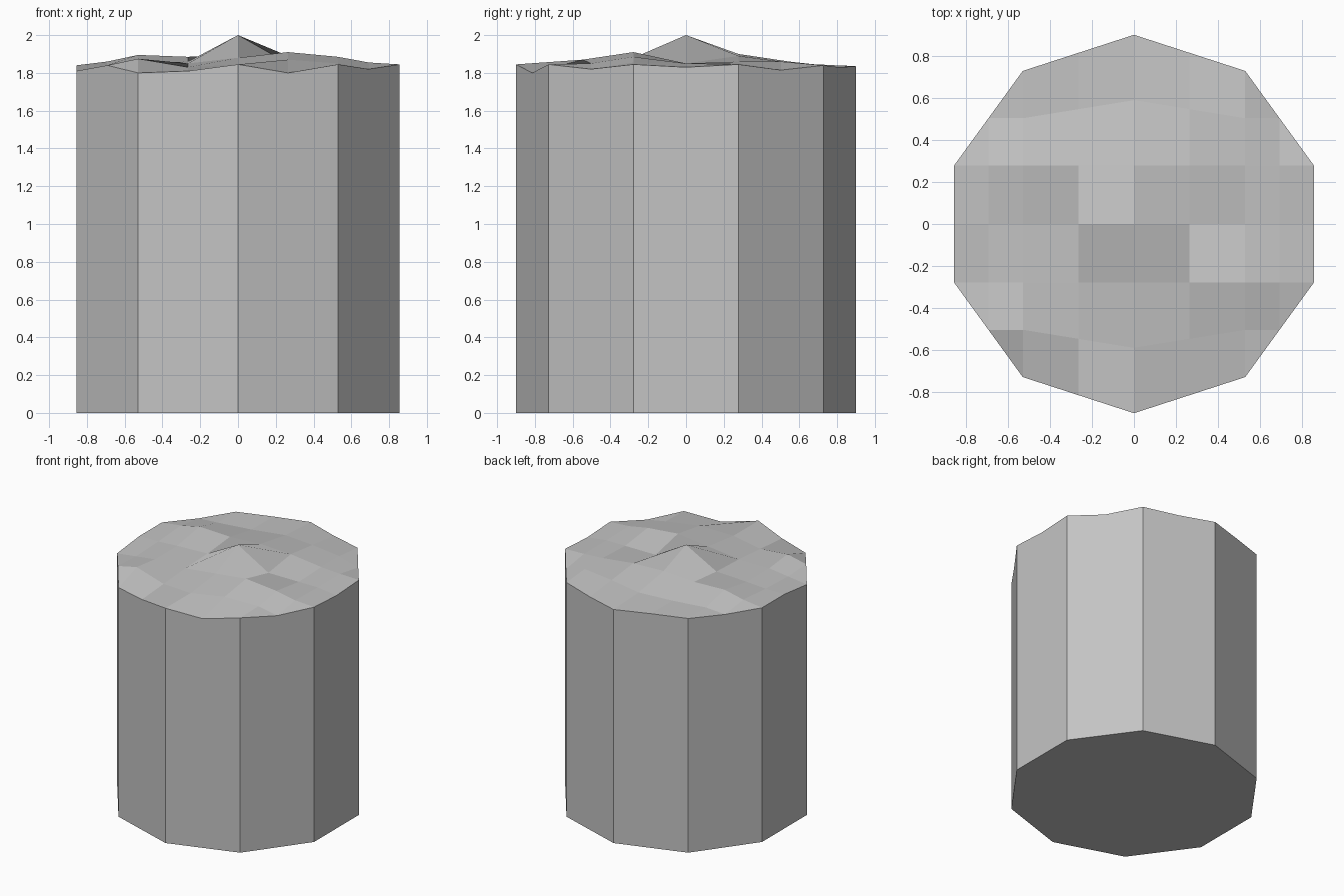
import bpy
import bmesh
import math

default_cube = bpy.data.objects.get("Cube")
if default_cube:
    bpy.data.objects.remove(default_cube, do_unlink=True)

# Decagon corner positions, with one corner on the y axis
RADIUS = 0.9
outer_x, inner_x = (RADIUS * math.cos(math.radians(a)) for a in (18, 54))
outer_y, inner_y = (RADIUS * math.sin(math.radians(a)) for a in (18, 54))
half_columns = [0, inner_x / 2, inner_x, (inner_x + outer_x) / 2, outer_x]
columns = [-x for x in half_columns[:0:-1]] + half_columns

# Bumps of the broken top in hundredths, back row first, left to right
BASE_HEIGHT = 1.8
_ = None
bumps = [
    [_, _, 4, 4, 3.5, 3, 4, _, _],
    [_, 3, 4, 4, 5, 6, 6, 1.5, _],
    [4, 6, 9.5, 8.5, 10, 9, 6, 5, 4.5],
    [4, 4, 5, 6, 20, 5, 5, 5, 3],
    [1, 3, 5, 5, 8, 11, 8.5, 5.5, 4.5],
    [_, 4, 7.5, 3, 4.5, 7, 5, 2, _],
    [_, _, 0, 1, 4.5, 0, 4.5, _, _],
]


def row_y(row, x):
    """Rows bend from straight in the middle to the pointed decagon edge."""
    step = 3 - row
    side = 1 if step > 0 else -1
    slope = (RADIUS - inner_y) / inner_x
    rim = RADIUS - slope * min(abs(x), inner_x)
    return side * [0, outer_y, (outer_y + rim) / 2, rim][abs(step)]


# Rough top surface: a grid whose cut corners become triangles
bm = bmesh.new()
grid = [
    [_ if bump is None else bm.verts.new((x, row_y(r, x), BASE_HEIGHT + bump / 100))
     for x, bump in zip(columns, line)]
    for r, line in enumerate(bumps)
]
for upper, lower in zip(grid, grid[1:]):
    for c in range(len(columns) - 1):
        cell = [lower[c], lower[c + 1], upper[c + 1], upper[c]]
        cell = [v for v in cell if v]
        if len(cell) > 2:
            bm.faces.new(cell)

# Straight walls dropped from the rim, closed by a flat base
rim_edges = [e for e in bm.edges if e.is_boundary]
result = bmesh.ops.extrude_edge_only(bm, edges=rim_edges)
for element in result["geom"]:
    if isinstance(element, bmesh.types.BMVert):
        element.co.z = 0
base_edges = [e for e in bm.edges if e.is_boundary]
bmesh.ops.contextual_create(bm, geom=base_edges)
bmesh.ops.recalc_face_normals(bm, faces=bm.faces)

mesh = bpy.data.meshes.new("stone_column")
bm.to_mesh(mesh)
bm.free()
column = bpy.data.objects.new("stone_column", mesh)
bpy.context.scene.collection.objects.link(column)

# Plain grey stone
stone = bpy.data.materials.new("grey stone")
stone.use_nodes = True
grey = (0.55, 0.55, 0.55, 1)
stone.diffuse_color = grey
stone.node_tree.nodes["Principled BSDF"].inputs["Base Color"].default_value = grey
mesh.materials.append(stone)
